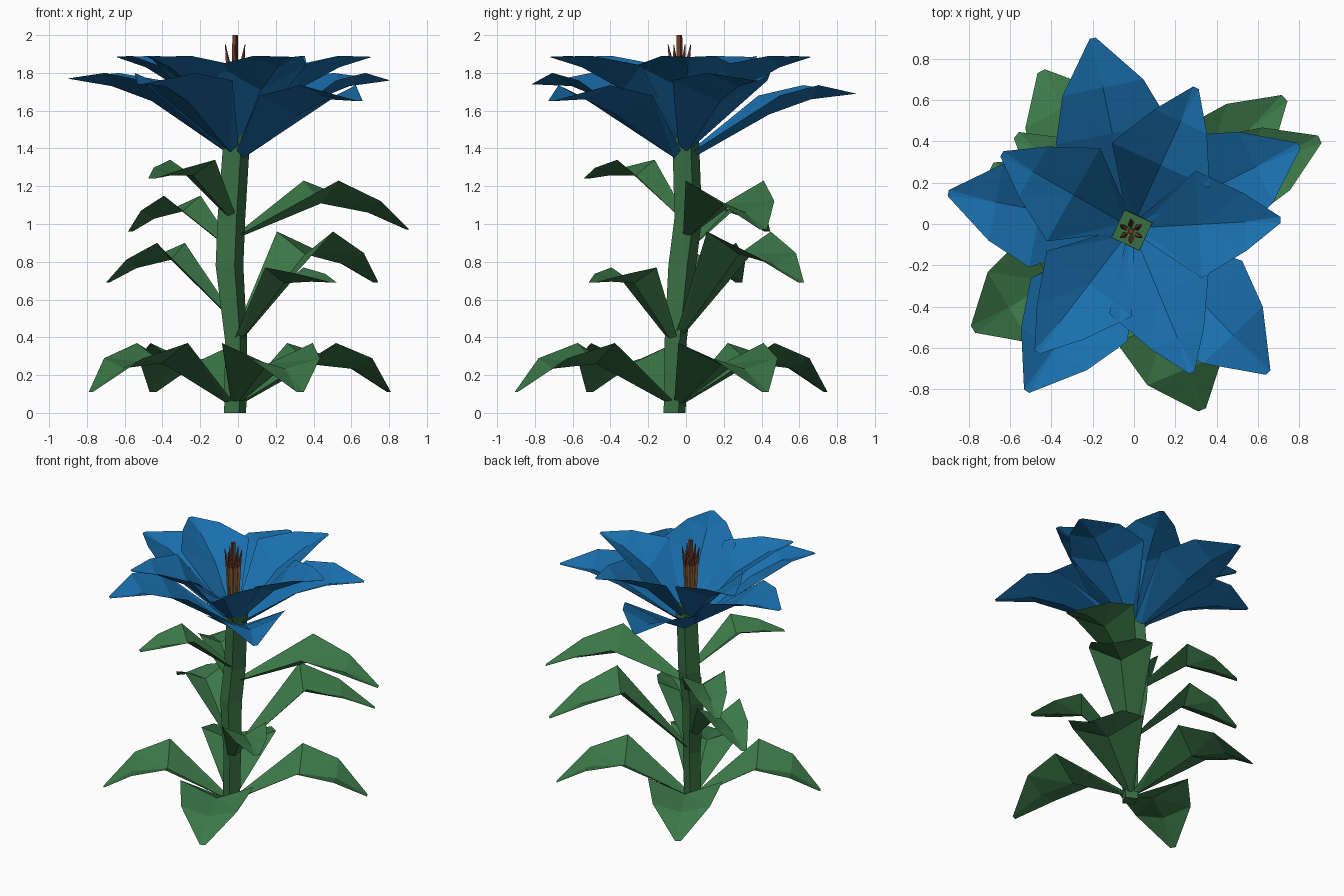
import bpy, math
from mathutils import Vector

if "Cube" in bpy.data.objects:
    bpy.data.objects.remove(bpy.data.objects["Cube"])


def material(name, rgb):
    m = bpy.data.materials.new(name)
    m.diffuse_color = (*rgb, 1)
    m.use_nodes = True
    m.node_tree.nodes["Principled BSDF"].inputs["Base Color"].default_value = m.diffuse_color
    return m


GREEN = material("leaf_green", (0.045, 0.19, 0.065))
STEM = material("stem_green", (0.04, 0.16, 0.055))
BLUE = material("petal_blue", (0.01, 0.16, 0.42))
BROWN = material("stamen_brown", (0.17, 0.05, 0.025))
TAN = material("stamen_tan", (0.32, 0.15, 0.05))


def make(name, verts, faces, mats):
    me = bpy.data.meshes.new(name)
    me.from_pydata(verts, [], faces)
    for m in mats:
        me.materials.append(m)
    ob = bpy.data.objects.new(name, me)
    bpy.context.collection.objects.link(ob)
    return ob


def blade(name, base, tip, rows, mat):
    """Creased blade: rows of (fraction along, half width, edge z, centre z)."""
    b, t = Vector(base), Vector(tip)
    d = Vector((t.x - b.x, t.y - b.y))
    side = Vector((-d.y, d.x)).normalized()
    verts, faces = [], []
    for f, w, ze, zc in rows:
        p = Vector((b.x, b.y)) + d * f
        for s, z in ((-1, ze), (0, zc), (1, ze)):
            q = p + side * w * s
            verts.append((q.x, q.y, z))
    for i in range(len(rows) - 1):
        for j in range(2):
            a = i * 3 + j
            # Each half is triangulated outward from the crease
            if j == 0:
                faces += [(a, a + 1, a + 3), (a + 1, a + 4, a + 3)]
            else:
                faces += [(a, a + 1, a + 4), (a, a + 4, a + 3)]
    return make(name, verts, faces, [mat])


def tube(name, rings, sides, mats):
    """Loft of (x, y, z, radius) rings with flat sides."""
    verts, faces = [], []
    for x, y, z, r in rings:
        for k in range(sides):
            a = math.radians(20) + 2 * math.pi * k / sides
            verts.append((x + r * math.cos(a), y + r * math.sin(a), z))
    for i in range(len(rings) - 1):
        for k in range(sides):
            n = (k + 1) % sides
            faces.append((i * sides + k, i * sides + n, (i + 1) * sides + n, (i + 1) * sides + k))
    faces.append(tuple(reversed(range(sides))))
    faces.append(tuple(range((len(rings) - 1) * sides, len(rings) * sides)))
    ob = make(name, verts, faces, mats)
    if len(mats) > 1:
        for p in ob.data.polygons:
            p.material_index = 1 if p.center.z > 1.78 else 0
    return ob


# Bent square stem, flaring under the flower
tube("stem", [(-0.015, -0.06, 0, 0.062), (-0.01, -0.055, 0.38, 0.062),
              (-0.045, -0.02, 0.78, 0.078), (-0.035, 0.012, 1.03, 0.078),
              (-0.01, 0.0, 1.4, 0.075), (-0.01, -0.03, 1.5, 0.105)], 4, [STEM])

# Leaves: base height, peak height, tip
leaves = [
    (0.04, 0.37, (-0.78, -0.51, 0.11)), (0.04, 0.37, (0.33, -0.9, 0.11)),
    (0.04, 0.37, (0.8, 0.42, 0.11)), (0.04, 0.37, (-0.45, 0.74, 0.11)),
    (0.36, 0.77, (0.51, -0.5, 0.69)), (0.40, 0.96, (0.73, 0.61, 0.69)),
    (0.50, 0.90, (-0.69, 0.28, 0.69)), (0.86, 1.15, (-0.57, 0.43, 0.96)),
    (0.93, 1.23, (0.9, 0.41, 0.97)), (1.02, 1.34, (-0.46, -0.53, 1.24)),
]
for i, (zb, zp, tip) in enumerate(leaves):
    base = (-0.02, -0.05 if zb < 0.6 else 0.0, zb)
    L = math.hypot(tip[0] - base[0], tip[1] - base[1])
    basal = zb < 0.1
    w1, w2 = (0.26, 0.2) if basal else (0.225 * L, 0.165 * L)
    dip = 0.12 * L
    zk = zp + (tip[2] - zp) * (0.31 if basal else 0.42)
    rows = [(0.03, 0.03, zb + 0.02, zb),
            (0.5, w1, zp, zp - dip),
            (0.77, w2, zk, zk - dip * 0.5),
            (1.0, 0.02, tip[2], tip[2])]
    blade("leaf_%d" % (i + 1), base, tip, rows, GREEN)

# Petals in three tiers: base height and rows of (fraction, half width, edge z, centre z)
LOW = (1.35, (0.5, 0.28, 1.68, 1.58), (0.74, 0.2, 1.735, 1.66))
MIDDLE = (1.38, (0.5, 0.28, 1.76, 1.65), (0.74, 0.19, 1.8, 1.73))
INNER = (1.42, (0.45, 0.26, 1.84, 1.71), (0.76, 0.14, 1.89, 1.83))
petals = [
    (LOW, (-0.2, 0.9, 1.69)), (LOW, (0.65, -0.72, 1.65)),
    (MIDDLE, (-0.52, -0.81, 1.74)), (MIDDLE, (-0.9, 0.15, 1.77)), (MIDDLE, (0.8, 0.38, 1.76)),
    (INNER, (0.3, 0.66, 1.885)), (INNER, (0.71, 0.02, 1.885)), (INNER, (0.28, -0.72, 1.885)),
    (INNER, (-0.47, -0.62, 1.885)), (INNER, (-0.64, 0.34, 1.885)),
]
for i, ((zb, row1, row2), tip) in enumerate(petals):
    rows = [(0.06, 0.05, zb + 0.04, zb), row1, row2, (1.0, 0.015, tip[2], tip[2])]
    blade("petal_%d" % (i + 1), (-0.01, -0.02, zb), tip, rows, BLUE)

# Central pistil and ring of pointed stamens
CX, CY = -0.015, -0.035
tube("pistil", [(CX, CY, 1.5, 0.018), (CX, CY, 1.8, 0.018), (CX, CY, 2.0, 0.016)], 4, [TAN, BROWN])
for k in range(6):
    a = math.radians(30 + 60 * k)
    c, s = math.cos(a), math.sin(a)
    tube("stamen_%d" % (k + 1), [(CX + c * r, CY + s * r, z, q) for r, z, q in
         ((0.026, 1.5, 0.011), (0.038, 1.82, 0.016), (0.06, 1.95, 0.002))], 4, [TAN, BROWN])
